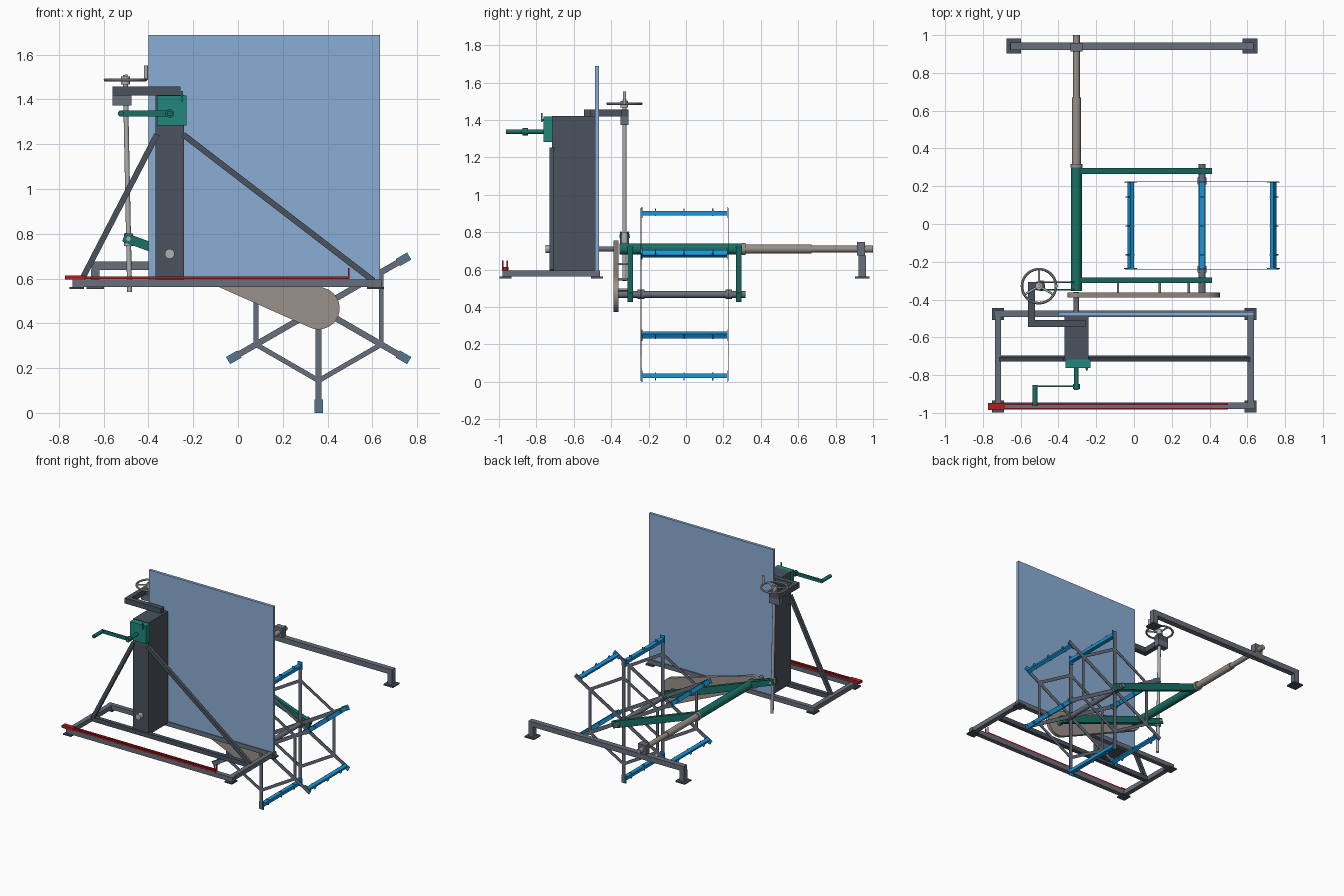
import bpy, bmesh, math
from mathutils import Vector, Matrix

if "Cube" in bpy.data.objects:
    bpy.data.objects.remove(bpy.data.objects["Cube"])


def material(name, r, g, b, a=1.0):
    m = bpy.data.materials.new(name)
    m.diffuse_color = (r, g, b, a)
    m.use_nodes = True
    m.node_tree.nodes["Principled BSDF"].inputs["Base Color"].default_value = m.diffuse_color
    return m


DARK = material("dark_steel", .07, .085, .11)
FRAME = material("frame_grey", .14, .16, .20)
GREEN = material("arm_green", .01, .16, .13)
TEAL = material("gearbox_green", .015, .24, .20)
BLUE = material("clamp_blue", .01, .30, .68)
TAN = material("cover_tan", .32, .28, .25)
RED = material("pedal_red", .42, .015, .015)
STEEL = material("bright_steel", .42, .43, .45)
PANEL = material("panel_blue", .26, .42, .66, .55)


def finish(name, bm, mat, smooth=False):
    bmesh.ops.recalc_face_normals(bm, faces=bm.faces)
    me = bpy.data.meshes.new(name)
    bm.to_mesh(me)
    bm.free()
    ob = bpy.data.objects.new(name, me)
    bpy.context.collection.objects.link(ob)
    me.materials.append(mat)
    if smooth:
        bpy.ops.object.select_all(action='DESELECT')
        ob.select_set(True)
        bpy.context.view_layer.objects.active = ob
        bpy.ops.object.shade_smooth_by_angle(angle=math.radians(35))
    return ob


def box(name, lo, hi, mat):
    lo, hi = Vector(lo), Vector(hi)
    bm = bmesh.new()
    bmesh.ops.create_cube(bm, size=1, matrix=Matrix.Translation((lo + hi) / 2)
                          @ Matrix.Diagonal((*(hi - lo), 1)))
    return finish(name, bm, mat)


def bar(name, p, q, thick_y, height, mat):
    """Square bar between two points lying in one x-z plane."""
    p, q = Vector(p), Vector(q)
    d = q - p
    ang = math.atan2(-d.z, d.x)
    bm = bmesh.new()
    bmesh.ops.create_cube(bm, size=1, matrix=Matrix.Translation((p + q) / 2)
                          @ Matrix.Rotation(ang, 4, 'Y')
                          @ Matrix.Diagonal((d.length, thick_y, height, 1)))
    return finish(name, bm, mat)


def rod(name, p, q, r, mat, sides=24):
    p, q = Vector(p), Vector(q)
    d = q - p
    rot = d.to_track_quat('Z', 'Y').to_matrix().to_4x4()
    bm = bmesh.new()
    bmesh.ops.create_cone(bm, cap_ends=True, segments=sides, radius1=r, radius2=r,
                          depth=d.length, matrix=Matrix.Translation((p + q) / 2) @ rot)
    return finish(name, bm, mat, True)


# Base frame with feet
for n, y in (("front", -.963), ("rear", -.476)):
    box(n + "_rail", (-.74, y - .017, .562), (.64, y + .017, .595), FRAME)
box("middle_rail", (-.705, -.725, .562), (.60, -.695, .595), DARK)
for n, x in (("left", -.72), ("right", .617)):
    box(n + "_side_rail", (x - .017, -.963, .562), (x + .017, -.476, .595), FRAME)
    for k, y in (("front", -.966), ("rear", -.476)):
        box(f"{n}_{k}_foot", (x - .032, y - .032, .553), (x + .032, y + .032, .563), DARK)

# Column, braces and shield panel
box("column", (-.368, -.717, .58), (-.241, -.487, 1.42), DARK)
bar("left_brace", (-.362, -.717, 1.243), (-.70, -.717, .59), .024, .026, DARK)
bar("right_brace", (-.245, -.717, 1.243), (.605, -.717, .59), .024, .026, DARK)
box("shield_panel", (-.399, -.487, .592), (.635, -.466, 1.688), PANEL)

# Gearbox with crank handle
box("gearbox", (-.362, -.762, 1.283), (-.23, -.715, 1.417), TEAL)
box("gearbox_lever", (-.254, -.775, 1.39), (-.246, -.767, 1.437), TEAL)
rod("gearbox_lever_pin", (-.25, -.771, 1.40), (-.25, -.755, 1.40), .006, TEAL)
rod("crank_shaft", (-.305, -.88, 1.337), (-.305, -.755, 1.337), .012, GREEN)
rod("crank_hub", (-.305, -.873, 1.337), (-.305, -.846, 1.337), .019, GREEN)
bar("crank_arm", (-.53, -.859, 1.337), (-.305, -.859, 1.337), .010, .026, GREEN)
rod("crank_handle", (-.524, -.963, 1.337), (-.524, -.853, 1.337), .013, GREEN)

# Bracket reaching round the panel to the spindle
box("bracket_cross", (-.56, -.545, 1.417), (-.257, -.508, 1.457), DARK)
box("bracket_reach", (-.56, -.545, 1.417), (-.525, -.308, 1.457), DARK)
box("bracket_tip", (-.56, -.348, 1.417), (-.475, -.308, 1.457), DARK)
box("spindle_bearing", (-.56, -.35, 1.372), (-.475, -.308, 1.417), FRAME)

# Threaded spindle and handwheel
W = Vector((-.503, -.329, 1.487))
rod("spindle", (-.484, -.329, .54), (-.5035, -.329, 1.51), .011, STEEL)
rod("handwheel_hub", W - Vector((0, 0, .02)), W + Vector((0, 0, .015)), .02, STEEL)
bpy.ops.mesh.primitive_torus_add(location=W, major_radius=.09, minor_radius=.007,
                                 major_segments=40, minor_segments=10)
wheel = bpy.context.object
wheel.name = "handwheel_rim"
wheel.data.materials.append(STEEL)
bpy.ops.object.shade_smooth_by_angle()
for i in range(3):
    a = math.radians(90 + 120 * i)
    rod("handwheel_spoke", W, W + Vector((math.cos(a), math.sin(a), 0)) * .09, .006, STEEL, 12)
rod("handwheel_knob", W + Vector((.092, 0, 0)), W + Vector((.092, 0, .065)), .009, STEEL)

# Main pivot shaft running to the rear beam
PX, PZ = -.305, .71
WX, WZ = .36, .467
for n, y0, y1, r, m in (("pivot_shaft_end", -.75, -.70, .022, STEEL),
                        ("pivot_shaft_front", -.70, -.36, .014, FRAME),
                        ("pivot_tube", -.355, .305, .029, GREEN),
                        ("pivot_collar", .30, .318, .032, TAN),
                        ("pivot_shaft_thick", .315, .67, .024, TAN),
                        ("pivot_shaft_thin", .67, 1.0, .018, TAN)):
    rod(n, (PX, y0, PZ), (PX, y1, PZ), r, m)

# Swing arms, lever plates and nut
slope = (WZ - PZ) / (WX - PX)
line = lambda x, y: (x, y, PZ + slope * (x - PX))
for n, y in (("front", -.298), ("rear", .281)):
    bar(n + "_swing_arm", line(-.31, y), line(.405, y), .030, .05, GREEN)
for n, y in (("front", -.348), ("rear", -.308)):
    bar(n + "_lever_plate", line(-.51, y), line(-.29, y), .008, .042, GREEN)
rod("spindle_nut", (-.489, -.329, .745), (-.489, -.329, .80), .019, STEEL)
rod("nut_pin", (-.489, -.355, .778), (-.489, -.30, .778), .010, STEEL)

# Tapered drive cover: outer tangent hull of two circles
R0, R1 = .046, .094
ax = math.atan2(WZ - PZ, WX - PX)
half = math.acos((R0 - R1) / math.hypot(WX - PX, WZ - PZ))
bm = bmesh.new()
verts = []
N = 20
for cx, cz, r, a0, a1 in ((WX, WZ, R1, ax - half, ax + half),
                          (PX, PZ, R0, ax + half, ax + 2 * math.pi - half)):
    for i in range(N + 1):
        a = a0 + (a1 - a0) * i / N
        verts.append(bm.verts.new((cx + r * math.cos(a), -.388, cz + r * math.sin(a))))
face = bm.faces.new(verts)
ext = bmesh.ops.extrude_face_region(bm, geom=[face])
bmesh.ops.translate(bm, vec=(0, .026, 0),
                    verts=[v for v in ext["geom"] if isinstance(v, bmesh.types.BMVert)])
finish("drive_cover", bm, TAN, True)
for x in (-.085, .137, .29):
    p = line(x, -.365)
    rod("cover_standoff", p, (x, -.30, p[2]), .006, TAN, 12)

# Hexagonal reel: shaft, hubs, flat spokes, rim and clamp bars
rod("reel_shaft", (WX, -.37, WZ), (WX, .318, WZ), .018, FRAME)
for y in (-.24, .228):
    rod("reel_hub", (WX, y - .018, WZ), (WX, y + .018, WZ), .025, FRAME)


def polar(a, r, y):
    return Vector((WX + r * math.cos(a), y, WZ + r * math.sin(a)))


for i in range(6):
    a, b = math.radians(30 + 60 * i), math.radians(90 + 60 * i)
    for y in (-.240, .226):
        bar("reel_spoke", polar(a, 0, y), polar(a, .462, y), .004, .027, FRAME)
        bar("reel_rim", polar(a, .323, y), polar(b, .323, y), .004, .022, FRAME)
    for y in (-.235, .221):
        bar("clamp_end_plate", polar(a, .408, y), polar(a, .467, y), .004, .037, BLUE)
    bar("clamp_bar", polar(a, .423, -.007), polar(a, .447, -.007), .458, .030, BLUE)
    for y in (-.163, -.01, .143):
        bar("clamp_peg", polar(a, .418, y), polar(a, .46, y), .006, .022, BLUE)

# Rear support beam with bearing block
box("rear_beam", (-.655, .922, .638), (.633, .962, .676), FRAME)
for n, x in (("left", -.637), ("right", .614)):
    box(n + "_rear_leg", (x - .019, .922, .56), (x + .019, .962, .64), FRAME)
    box(n + "_rear_foot", (x - .039, .903, .553), (x + .039, .981, .563), DARK)
box("rear_bearing", (PX - .032, .914, .676), (PX + .032, .958, .748), FRAME)

# Long foot pedal bar
for y in (-.979, -.955):
    box("pedal_strip", (-.773, y - .004, .597), (.497, y + .004, .610), RED)
    box("pedal_stop", (.491, y - .004, .60), (.497, y + .004, .648), RED)
box("pedal_pad", (-.773, -.985, .595), (-.685, -.948, .614), RED)
